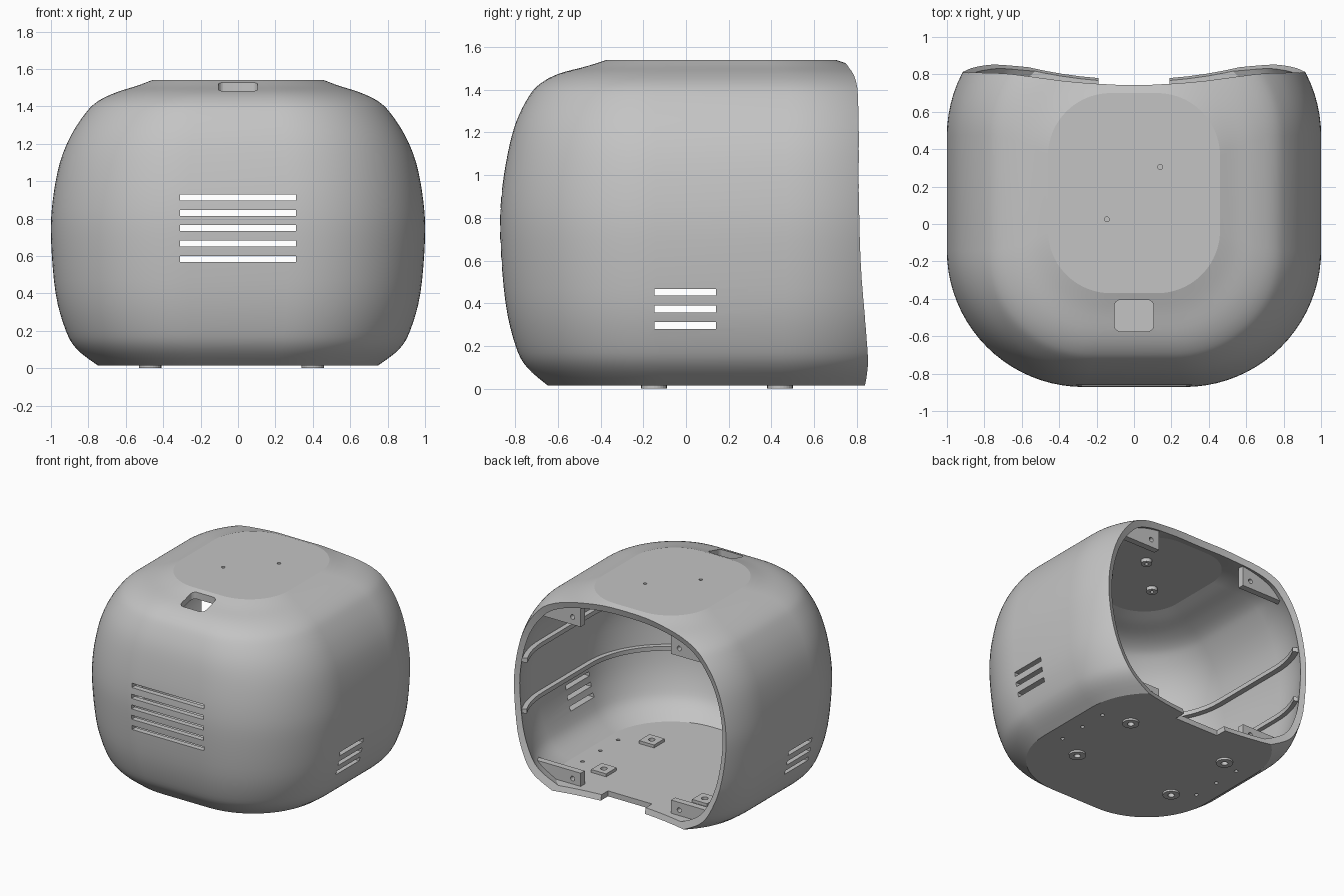
import bpy, bmesh, math
from mathutils import Vector, Matrix

if "Cube" in bpy.data.objects:
    bpy.data.objects.remove(bpy.data.objects["Cube"])

grey = bpy.data.materials.new("light_grey_plastic")
grey.use_nodes = True
grey.diffuse_color = (0.55, 0.55, 0.55, 1)
grey.node_tree.nodes["Principled BSDF"].inputs["Base Color"].default_value = (0.55, 0.55, 0.55, 1)

CY = 0.165      # centre of the housing plan
WALL = 0.042    # wall thickness
BASE, TOP = 0.015, 1.54


def make(name, bm):
    bmesh.ops.recalc_face_normals(bm, faces=bm.faces)
    me = bpy.data.meshes.new(name)
    bm.to_mesh(me)
    bm.free()
    me.materials.append(grey)
    ob = bpy.data.objects.new(name, me)
    bpy.context.collection.objects.link(ob)
    return ob


def activate(ob):
    bpy.ops.object.select_all(action='DESELECT')
    ob.select_set(True)
    bpy.context.view_layer.objects.active = ob


def boolean(ob, other, op='DIFFERENCE'):
    mod = ob.modifiers.new("cut", 'BOOLEAN')
    mod.operation, mod.solver, mod.object = op, 'EXACT', other
    activate(ob)
    bpy.ops.object.modifier_apply(modifier=mod.name)


def section(w, f, r, z, cy=CY, n=20):
    """Rounded rectangle ring, starting at the front and going round by +x."""
    pts = []
    for k, (sx, sy) in enumerate([(1, -1), (1, 1), (-1, 1), (-1, -1)]):
        for i in range(n + 1):
            a = math.pi / 2 * (k - 1 + i / n)
            pts.append(Vector((sx * (w - r) + r * math.cos(a),
                               cy + sy * (f - r) + r * math.sin(a), z)))
    return pts


def loft(bm, rings):
    loops = [[bm.verts.new(p) for p in ring] for ring in rings]
    for a, b in zip(loops, loops[1:]):
        for i in range(len(a)):
            j = (i + 1) % len(a)
            bm.faces.new((a[i], a[j], b[j], b[i]))
    bm.faces.new(loops[0][::-1])
    bm.faces.new(loops[-1])


def box(bm, x0, x1, y0, y1, z0, z1):
    m = Matrix.Translation(((x0 + x1) / 2, (y0 + y1) / 2, (z0 + z1) / 2))
    bmesh.ops.create_cube(bm, size=1, matrix=m @ Matrix.Diagonal((x1 - x0, y1 - y0, z1 - z0, 1)))


def rod(bm, centre, r, depth, axis='Z'):
    m = Matrix.Translation(centre)
    if axis == 'Y':
        m = m @ Matrix.Rotation(math.pi / 2, 4, 'X')
    bmesh.ops.create_cone(bm, cap_ends=True, segments=24, radius1=r, radius2=r, depth=depth, matrix=m)


# Housing profile: half width, half depth, height
KEYS = [Vector(k) for k in [
    (.75, .813, BASE), (.86, .91, .1), (.92, .963, .2), (.975, 1.01, .4), (1, 1.035, .7),
    (.99, 1.03, .9), (.952, 1, 1.1), (.89, .96, 1.25), (.81, .9, 1.37), (.745, .845, 1.43),
    (.65, .76, 1.475), (.54, .63, 1.51), (.46, .535, TOP)]]


def smooth_profile(keys, steps=4):
    out = []
    for i in range(len(keys) - 1):
        p0, p1, p2 = keys[max(i - 1, 0)], keys[i], keys[i + 1]
        p3 = keys[min(i + 2, len(keys) - 1)]
        for s in range(steps):
            t = s / steps
            out.append(0.5 * (2 * p1 + (p2 - p0) * t + (2 * p0 - 5 * p1 + 4 * p2 - p3) * t ** 2
                              + (3 * p1 - p0 - 3 * p2 + p3) * t ** 3))
    return out + [keys[-1]]


PROFILE = smooth_profile(KEYS)


def solid(name, inset):
    bm = bmesh.new()
    squash = (TOP - BASE - 2 * inset) / (TOP - BASE)
    loft(bm, [section(w - inset, f - inset, .73 * w - inset, BASE + inset + (z - BASE) * squash)
              for w, f, z in PROFILE])
    return make(name, bm)


# Housing and the tools that hollow and open it
body = solid("housing", 0)
outer = solid("outer_tool", WALL * 0.4)
inner = solid("inner_tool", WALL)
bm = bmesh.new()
bmesh.ops.create_uvsphere(bm, u_segments=160, v_segments=80, radius=2.6,
                          matrix=Matrix.Translation((0, 3.245, .82)))
ball = make("back_opening_tool", bm)

# Vents, holes and the rear notch
FEET = [(x, y) for x in (-.47, .40) for y in (-.15, .44)]
TOP_HOLES = [(.14, .305), (-.145, .025)]
TABS = [(x, z) for x in (-.46, .46) for z in (.1, 1.36)]
bm = bmesh.new()
for i in range(5):
    z = .585 + i * .082
    box(bm, -.31, .31, -1.2, -.6, z - .016, z + .016)
for i in range(3):
    z = .295 + i * .078
    for s in (-1, 1):
        box(bm, min(s * .75, s * 1.2), max(s * .75, s * 1.2), -.147, .14, z - .016, z + .016)
loft(bm, [section(.105, .085, .035, z, cy=-.49, n=6) for z in (1.3, 1.7)])
for x, y in TOP_HOLES:
    rod(bm, (x, y, 1.5), .013, .3)
for x, y in FEET:
    rod(bm, (x, y, 0), .024, .3)
for x in (-.62, .62):
    for y in (-.05, .17, .39):
        rod(bm, (x, y, 0), .014, .3)
for x, z in TABS:
    rod(bm, (x, .7, z), .018, .3, 'Y')
box(bm, -.19, .19, .69, 1, -.1, .2)
details = make("detail_tool", bm)

for tool in (inner, ball, details):
    boolean(body, tool)
parts = [body]

# Round feet below and square pads on the floor
bm = bmesh.new()
for x, y in FEET:
    rod(bm, (x, y, .01), .06, .02)
parts.append(make("feet", bm))
bm = bmesh.new()
for x, y in FEET:
    box(bm, x - .065, x + .065, y - .065, y + .065, .04, .08)
parts.append(make("floor_pads", bm))

# Bosses under the top plate
bm = bmesh.new()
for x, y in TOP_HOLES:
    rod(bm, (x, y, 1.49), .04, .04)
parts.append(make("ceiling_bosses", bm))

# Screw tabs in the corners of the opening
bm = bmesh.new()
for x, z in TABS:
    s = 1 if x > 0 else -1
    z0, z1 = (.03, .16) if z < 1 else (1.3, 1.5)
    box(bm, min(s * .39, s * .85), max(s * .39, s * .85), .69, .74, z0, z1)
tabs = make("screw_tabs", bm)
boolean(tabs, outer, 'INTERSECT')
parts.append(tabs)
for ob in parts[1:]:
    boolean(ob, details)

# Ribs along the inside of both side walls
bm = bmesh.new()
for height in (.53, .93):
    w, f, _ = min(PROFILE, key=lambda p: abs(p.z - height))
    rims = [section(w - d, f - d, .73 * w - d, height) for d in (.03, .08)]
    path = [(a, b) for a, b in zip(*rims) if a.x > .55 and a.y < .79]
    for s in (-1, 1):
        rings = []
        for a, b in path:
            rings.append([Vector((s * p.x, p.y, height + dz)) for p, dz in
                          ((a, -.017), (b, -.017), (b, .017), (a, .017))])
        loft(bm, rings)
parts.append(make("wall_ribs", bm))

for tool in (outer, inner, ball, details):
    bpy.data.objects.remove(tool)
for ob in parts:
    activate(ob)
    bpy.ops.object.shade_smooth_by_angle(angle=math.radians(14))
